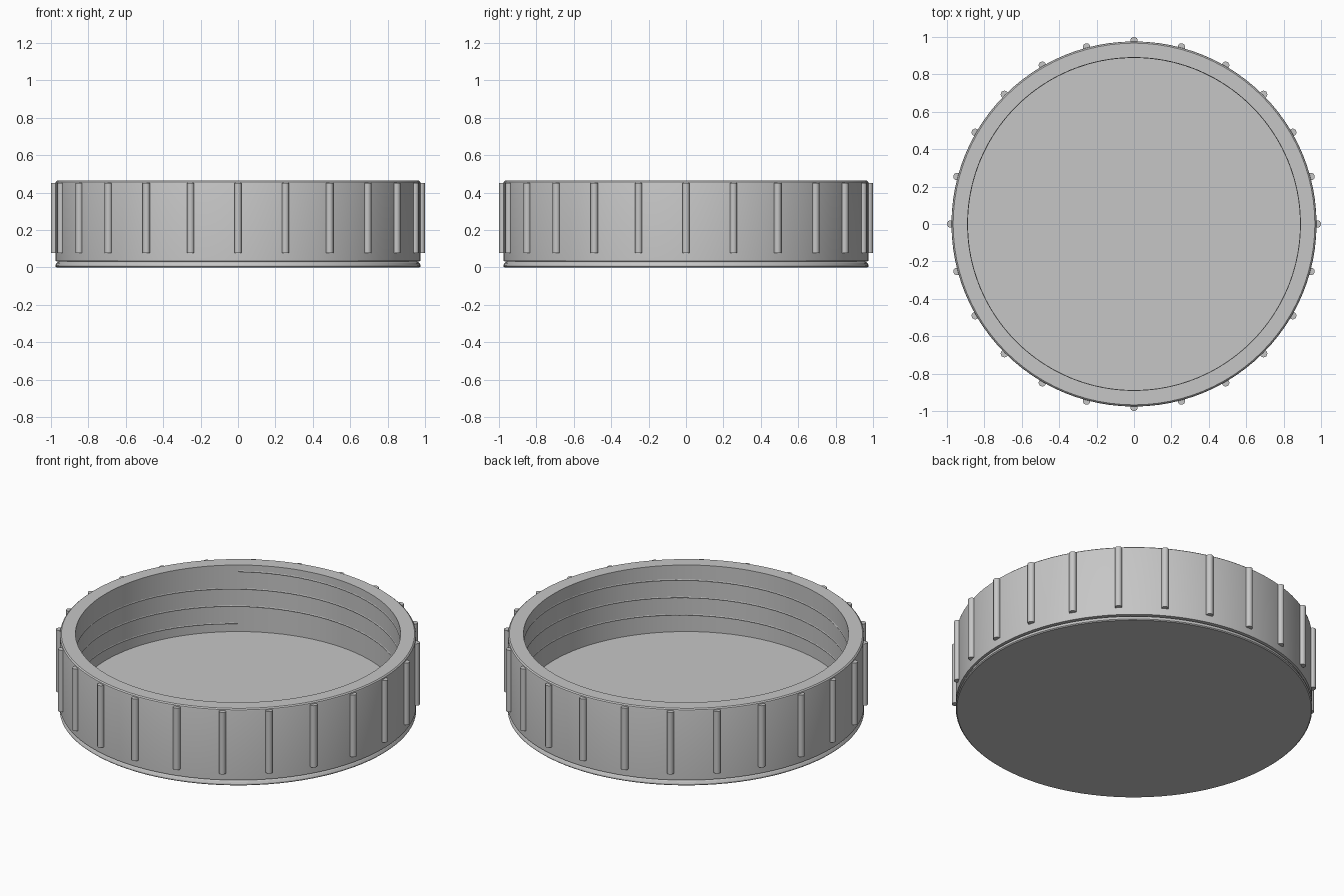
import bpy
import bmesh
import math
from mathutils import Matrix, Vector

cube = bpy.data.objects.get("Cube")
if cube:
    bpy.data.objects.remove(cube, do_unlink=True)

SEGMENTS = 96
RIBS = 24
INNER = 0.89

grey = bpy.data.materials.new("plain grey plastic")
grey.use_nodes = True
colour = (0.565, 0.565, 0.565, 1)
grey.diffuse_color = colour
grey.node_tree.nodes["Principled BSDF"].inputs["Base Color"].default_value = colour


def finish(name, bm):
    """Turn a bmesh into a named, smooth-shaded object."""
    bmesh.ops.recalc_face_normals(bm, faces=bm.faces)
    mesh = bpy.data.meshes.new(name)
    bm.to_mesh(mesh)
    bm.free()
    mesh.materials.append(grey)
    obj = bpy.data.objects.new(name, mesh)
    bpy.context.collection.objects.link(obj)
    bpy.ops.object.select_all(action='DESELECT')
    obj.select_set(True)
    bpy.context.view_layer.objects.active = obj
    bpy.ops.object.shade_smooth_by_angle(angle=math.radians(25))
    return obj


def lathe(name, profile):
    """Revolve (radius, height) points around the z axis."""
    bm = bmesh.new()
    verts = [bm.verts.new((r, 0, z)) for r, z in profile]
    edges = [bm.edges.new(pair) for pair in zip(verts, verts[1:])]
    bmesh.ops.spin(bm, geom=verts + edges, cent=(0, 0, 0), axis=(0, 0, 1),
                   angle=math.tau, steps=SEGMENTS, use_duplicate=False)
    bmesh.ops.remove_doubles(bm, verts=bm.verts, dist=0.0001)
    return finish(name, bm)


# Cap shell: base, rounded lower lip, groove, wall, bevelled rim, inner wall, floor
lathe("cap_shell", [
    (0, 0), (0.97, 0), (0.976, 0.005), (0.976, 0.012), (0.97, 0.024), (0.958, 0.032),
    (0.976, 0.034), (0.976, 0.45), (0.974, 0.458), (0.967, 0.464),
    (INNER, 0.464), (INNER, 0.062), (0, 0.062),
])

# Grip ribs around the outside wall
bm = bmesh.new()
for i in range(RIBS):
    turn = Matrix.Rotation(math.tau * i / RIBS, 4, 'Z')
    place = turn @ Matrix.Translation((0.98, 0, 0.265))
    bmesh.ops.create_cone(bm, cap_ends=True, segments=16, radius1=0.02,
                          radius2=0.02, depth=0.374, matrix=place)
finish("grip_ribs", bm)

# Shallow screw thread, almost flush with the inner wall
TURNS, PITCH, START = 3, 0.105, math.radians(125)
bm = bmesh.new()
previous = None
for i in range(TURNS * SEGMENTS + 1):
    t = i / SEGMENTS
    a = START + math.tau * t
    out = Vector((math.cos(a), math.sin(a), 0))
    ring = []
    for k in range(8):
        b = math.tau * k / 8
        point = out * (INNER + 0.018 + 0.02 * math.cos(b))
        point.z = 0.11 + PITCH * t + 0.02 * math.sin(b)
        ring.append(bm.verts.new(point))
    if previous:
        for k in range(8):
            n = (k + 1) % 8
            bm.faces.new((previous[k], previous[n], ring[n], ring[k]))
    previous = ring
bmesh.ops.holes_fill(bm, edges=[e for e in bm.edges if e.is_boundary], sides=8)
finish("screw_thread", bm)
